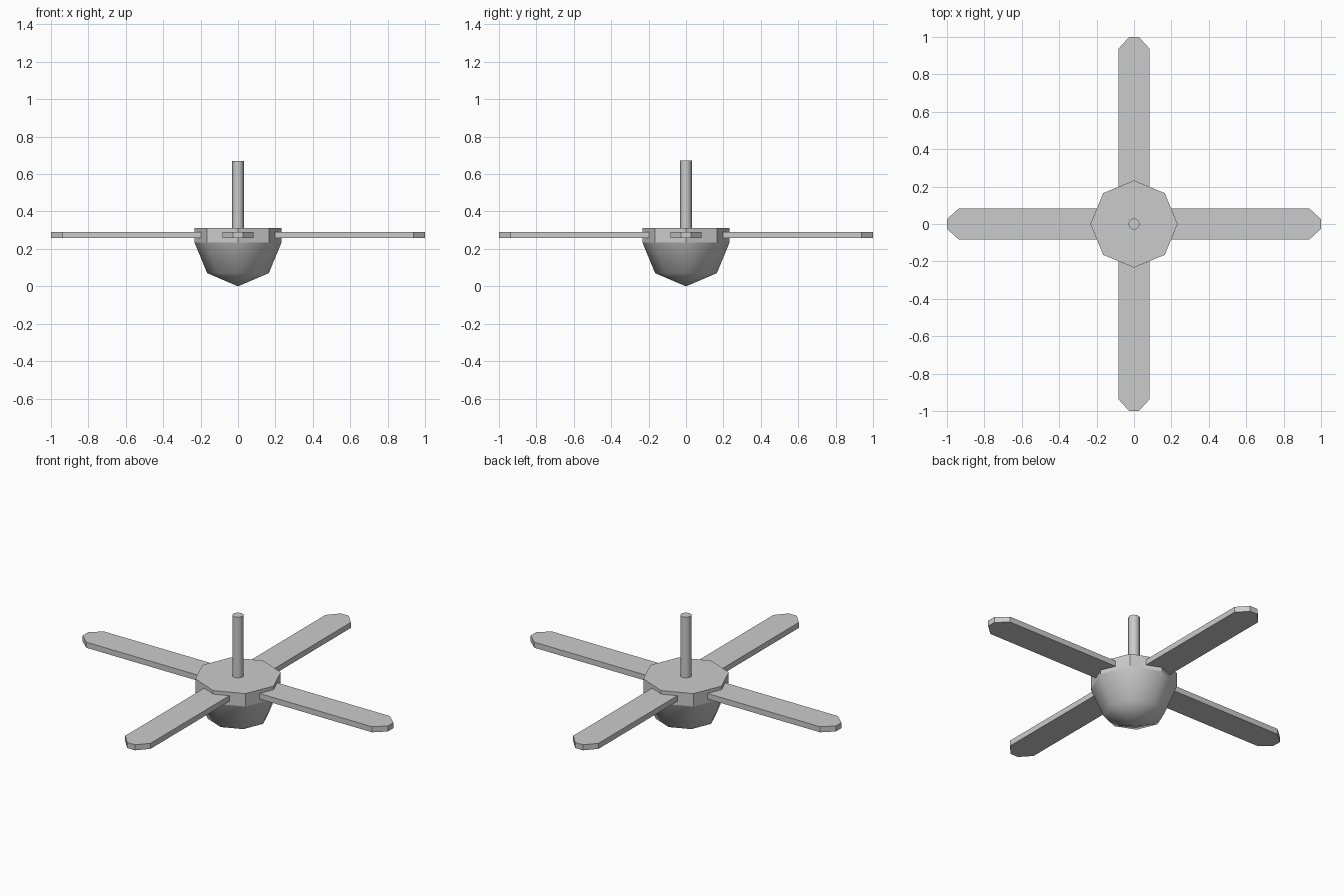
import bpy, bmesh, math

if "Cube" in bpy.data.objects:
    bpy.data.objects.remove(bpy.data.objects["Cube"])

SIDES = 8


def make_object(name, bm, smooth=False):
    bmesh.ops.recalc_face_normals(bm, faces=bm.faces[:])
    for f in bm.faces:
        f.smooth = smooth
    me = bpy.data.meshes.new(name)
    bm.to_mesh(me)
    bm.free()
    ob = bpy.data.objects.new(name, me)
    bpy.context.collection.objects.link(ob)
    return ob


def ring(bm, r, z, sides):
    return [bm.verts.new((r * math.cos(2 * math.pi * i / sides),
                          r * math.sin(2 * math.pi * i / sides), z))
            for i in range(sides)]


def bridge(bm, a, b):
    for i in range(len(a)):
        j = (i + 1) % len(a)
        bm.faces.new((a[i], a[j], b[j], b[i]))


def prism(name, r, z0, z1, sides):
    bm = bmesh.new()
    low, high = ring(bm, r, z0, sides), ring(bm, r, z1, sides)
    bridge(bm, low, high)
    bm.faces.new(low)
    bm.faces.new(high)
    return make_object(name, bm)


# Octagonal motor housing
R, RIM = 0.233, 0.235
prism("motor_housing", R, RIM, 0.312, SIDES)

# Smooth lamp bowl: coarse lower half of a sphere
bm = bmesh.new()
s = R * math.sqrt(0.5)
rim, mid = ring(bm, R, RIM, SIDES), ring(bm, s, RIM - s, SIDES)
tip = bm.verts.new((0, 0, 0))
bridge(bm, mid, rim)
for i in range(SIDES):
    bm.faces.new((tip, mid[(i + 1) % SIDES], mid[i]))
make_object("lamp_bowl", bm, smooth=True)

# Hanging rod
rod = prism("hanging_rod", 0.031, 0.30, 0.671, SIDES)
for p in rod.data.polygons:
    p.use_smooth = len(p.vertices) == 4
bpy.context.view_layer.objects.active = rod
rod.select_set(True)
bpy.ops.object.shade_smooth_by_angle(angle=math.radians(50))

# Four blades with chamfered tips
outline = [(0.17, -0.083), (0.937, -0.083), (1.0, -0.026),
           (1.0, 0.026), (0.937, 0.083), (0.17, 0.083)]
for k in range(4):
    bm = bmesh.new()
    low = [bm.verts.new((x, y, 0.258)) for x, y in outline]
    high = [bm.verts.new((x, y, 0.291)) for x, y in outline]
    bridge(bm, low, high)
    bm.faces.new(low)
    bm.faces.new(high)
    blade = make_object(f"fan_blade_{k + 1}", bm)
    blade.rotation_euler.z = k * math.pi / 2
